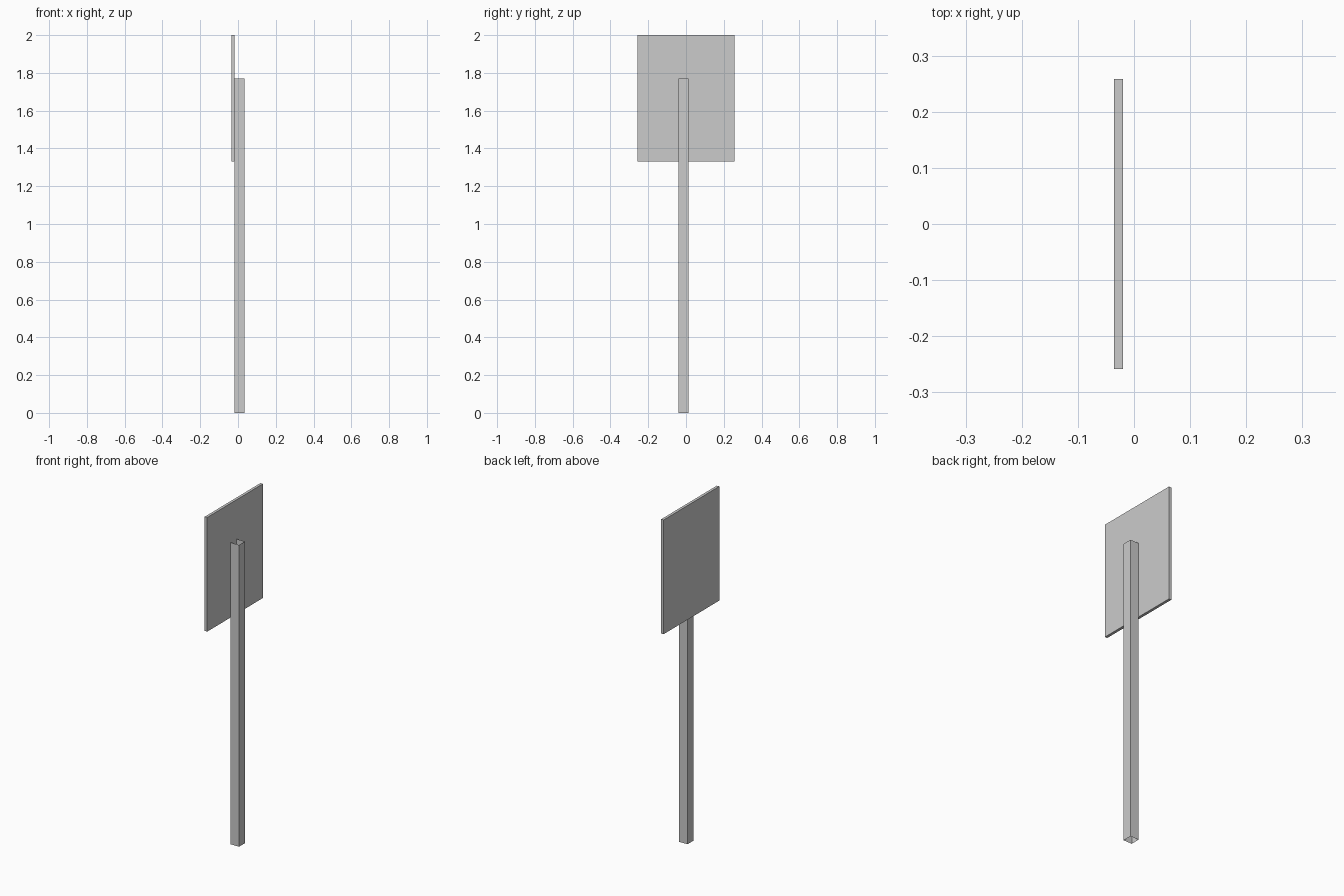
import bpy
import bmesh
from mathutils import Matrix, Vector

cube = bpy.data.objects.get("Cube")
if cube:
    bpy.data.objects.remove(cube, do_unlink=True)

# One grey for everything
GREY = (0.6, 0.6, 0.6, 1.0)
grey = bpy.data.materials.new("plain grey")
grey.use_nodes = True
grey.diffuse_color = GREY
grey.node_tree.nodes["Principled BSDF"].inputs["Base Color"].default_value = GREY


def box(name, low, high, open_ends=False):
    """Box between two corners, optionally without its top and bottom."""
    low, high = Vector(low), Vector(high)
    bm = bmesh.new()
    place = Matrix.Translation((low + high) / 2) @ Matrix.Diagonal((*(high - low), 1))
    bmesh.ops.create_cube(bm, size=1, matrix=place)
    bm.normal_update()
    if open_ends:
        ends = [f for f in bm.faces if abs(f.normal.z) > 0.5]
        bmesh.ops.delete(bm, geom=ends, context="FACES_ONLY")
    mesh = bpy.data.meshes.new(name)
    bm.to_mesh(mesh)
    bm.free()
    mesh.materials.append(grey)
    obj = bpy.data.objects.new(name, mesh)
    bpy.context.collection.objects.link(obj)
    return obj


# Hollow square post, open at both ends
box("post", (-0.0195, -0.041, 0), (0.0355, 0.014, 1.77), open_ends=True)

# Flat sign panel fixed to the side of the post
box("sign_panel", (-0.0355, -0.258, 1.33), (-0.0195, 0.258, 2))
